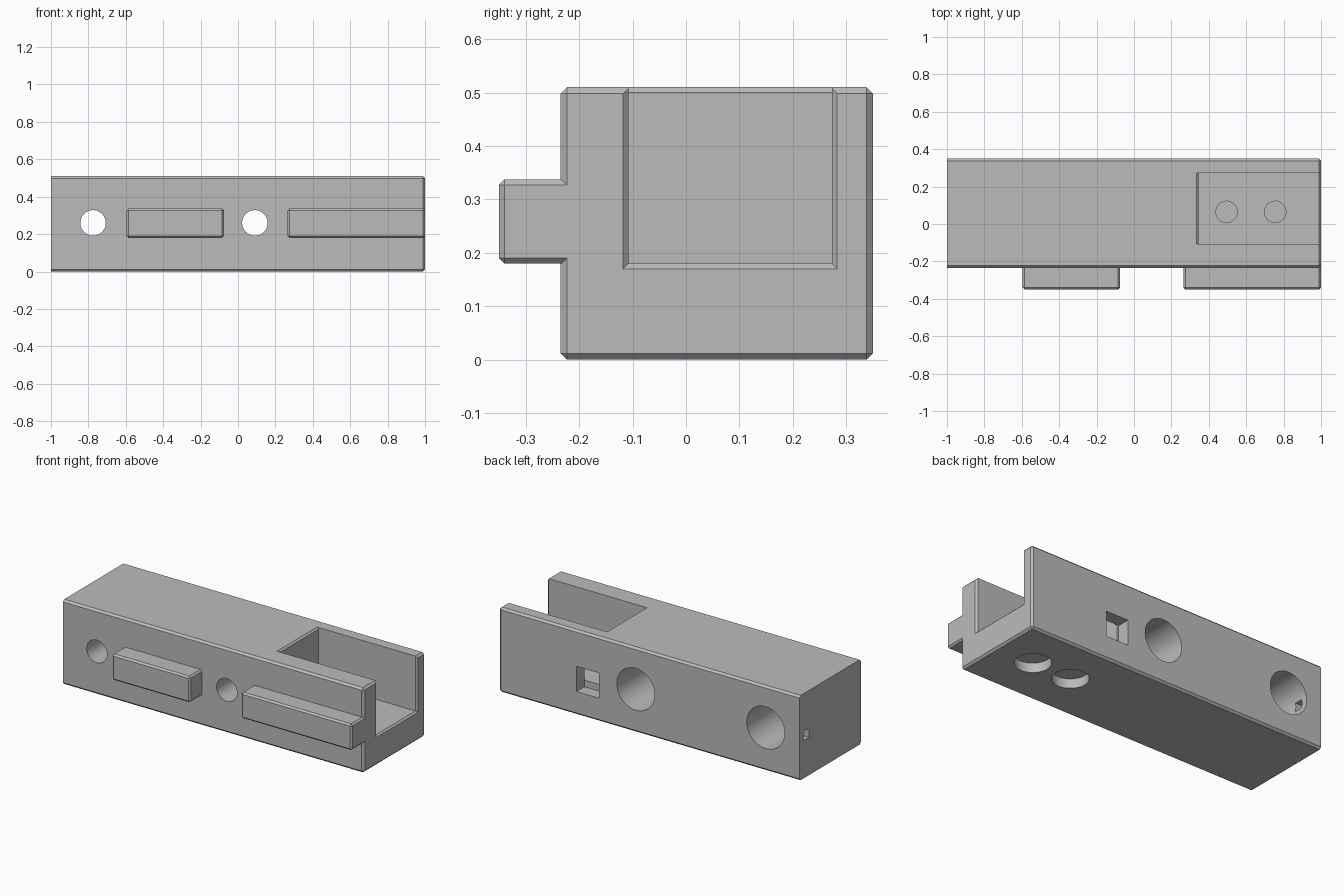
import bpy, bmesh
from math import radians
from mathutils import Matrix, Vector

if "Cube" in bpy.data.objects:
    bpy.data.objects.remove(bpy.data.objects["Cube"])

grey = bpy.data.materials.new("plain_grey")
grey.use_nodes = True
colour = (0.5, 0.5, 0.5, 1)
grey.diffuse_color = colour
grey.node_tree.nodes["Principled BSDF"].inputs["Base Color"].default_value = colour


def finish(bm, name):
    bmesh.ops.recalc_face_normals(bm, faces=bm.faces)
    mesh = bpy.data.meshes.new(name)
    bm.to_mesh(mesh)
    bm.free()
    mesh.materials.append(grey)
    obj = bpy.data.objects.new(name, mesh)
    bpy.context.collection.objects.link(obj)
    return obj


def box(name, low, high, chamfer=0, keep=None, shape=None):
    """Box between two corners; chamfers the edges chosen by keep."""
    low, high = Vector(low), Vector(high)
    bm = bmesh.new()
    bmesh.ops.create_cube(bm, size=1)
    for v in bm.verts:
        v.co = (low + high) / 2 + v.co * (high - low)
        if shape:
            shape(v.co)
    if chamfer:
        edges = [e for e in bm.edges if keep((e.verts[0].co + e.verts[1].co) / 2)]
        bmesh.ops.bevel(bm, geom=edges, offset=chamfer, segments=1, affect='EDGES')
    return finish(bm, name)


def drill(name, centre, radius, depth, axis):
    """Round cutter starting at centre and running along +y or +z."""
    bm = bmesh.new()
    bmesh.ops.create_cone(bm, cap_ends=True, segments=64, radius1=radius,
                          radius2=radius, depth=depth)
    turn = Matrix.Rotation(radians(-90), 4, 'X') if axis == 'Y' else Matrix()
    shift = Vector((0, depth / 2, 0)) if axis == 'Y' else Vector((0, 0, depth / 2))
    bm.transform(Matrix.Translation(Vector(centre) + shift) @ turn)
    return finish(bm, name)


# Main block, square at the -x end and chamfered elsewhere
block = box("main_block", (-1, -0.235, 0), (1, 0.35, 0.51), 0.012,
            lambda m: m.x > -0.99)

# Guide rails on the front
rail_edges = lambda m: m.y < -0.21
rails = [box("short_rail", (-0.595, -0.35, 0.18), (-0.075, -0.2, 0.337), 0.01, rail_edges),
         box("long_rail", (0.265, -0.35, 0.18), (1, -0.2, 0.337), 0.01,
             lambda m: m.y < -0.21 or m.x > 0.99)]


# Open pocket with a flared mouth and a chamfered back edge
def flare_mouth(co):
    if co.x > 1:
        co.y += 0.02 if co.y > 0 else -0.02
        if co.z < 0.3:
            co.z -= 0.02


def flare_back(co):
    if co.z > 0.51 and co.x < 0.4:
        co.x -= 0.02


cutters = [
    box("pocket_cutter", (0.345, -0.108, 0.18), (1.1, 0.273, 0.6)),
    box("mouth_cutter", (0.99, -0.108, 0.18), (1.01, 0.273, 0.6), shape=flare_mouth),
    box("back_edge_cutter", (0.345, -0.108, 0.5), (0.9, 0.273, 0.52), shape=flare_back),
    box("window_cutter", (0.335, 0.273, 0.14), (0.485, 0.4, 0.292)),
    box("duct_cutter", (-1.1, 0.26, 0.228), (-0.775, 0.31, 0.282)),
]

# Stepped cross holes, wide at the back
for x in (-0.775, 0.09):
    cutters.append(drill("cross_hole_cutter", (x, -0.4, 0.26), 0.068, 0.9, 'Y'))
    cutters.append(drill("wide_bore_cutter", (x, -0.065, 0.26), 0.126, 0.5, 'Y'))

# Screw holes in the pocket floor, with a thin web above each recess
for x in (0.495, 0.755):
    cutters.append(drill("screw_hole_cutter", (x, 0.065, 0.066), 0.057, 0.2, 'Z'))
    cutters.append(drill("recess_cutter", (x, 0.065, -0.1), 0.1, 0.157, 'Z'))

# Join the rails and cut the openings
for parts, operation in ((rails, 'UNION'), (cutters, 'DIFFERENCE')):
    for part in parts:
        mod = block.modifiers.new(part.name, 'BOOLEAN')
        mod.operation, mod.solver, mod.object = operation, 'EXACT', part
bpy.context.view_layer.update()
graph = bpy.context.evaluated_depsgraph_get()
result = bpy.data.meshes.new_from_object(block.evaluated_get(graph))
block.modifiers.clear()
block.data = result
result.materials.clear()
result.materials.append(grey)
for part in rails + cutters:
    bpy.data.objects.remove(part)

bpy.ops.object.select_all(action='DESELECT')
block.select_set(True)
bpy.context.view_layer.objects.active = block
bpy.ops.object.shade_smooth_by_angle(angle=radians(30))
